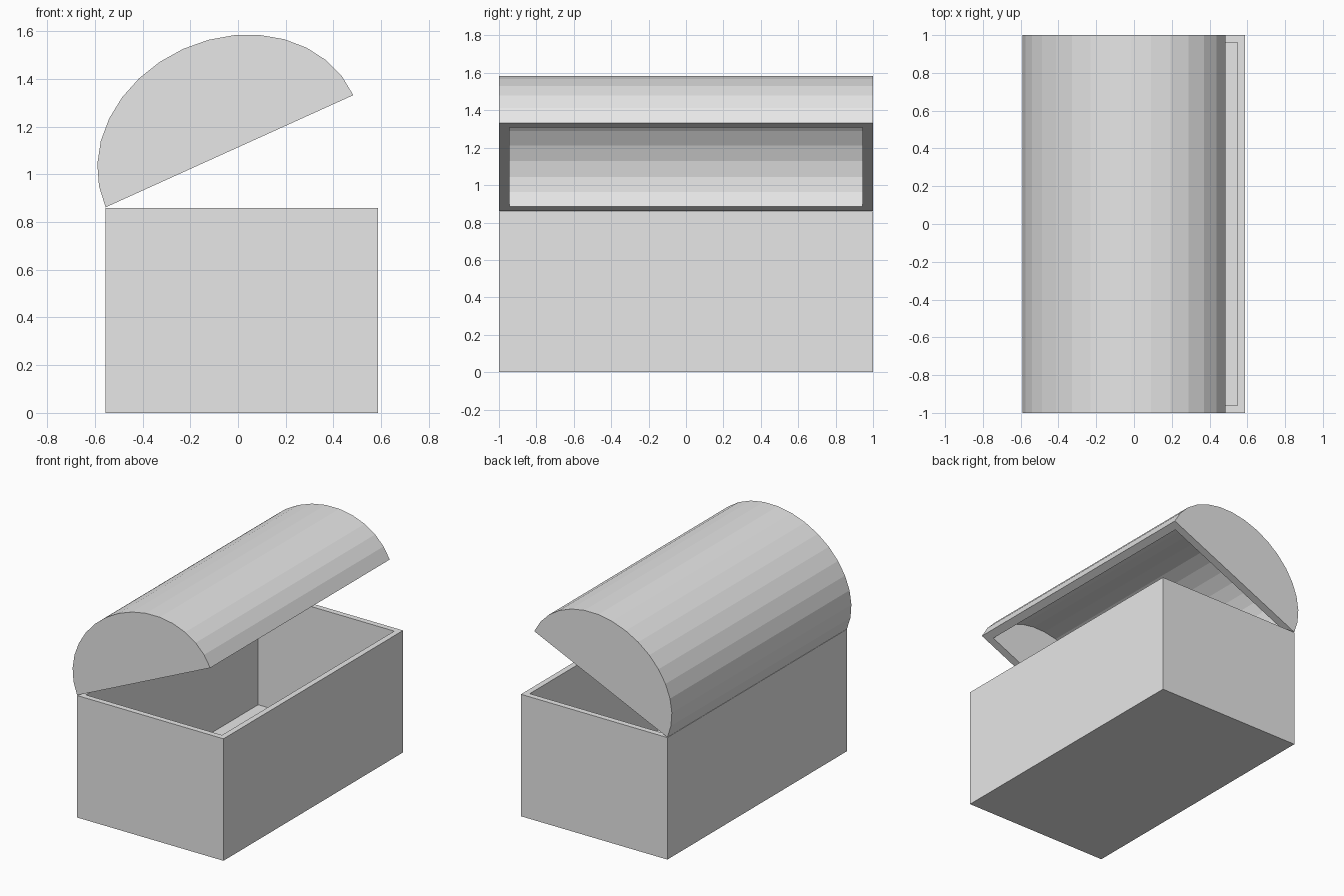
import bpy
import bmesh
from math import cos, sin, pi, radians

cube = bpy.data.objects.get("Cube")
if cube:
    bpy.data.objects.remove(cube, do_unlink=True)

WALL = 0.057
HALF_LENGTH = 1.0
BACK, FRONT = -0.555, 0.587
HEIGHT = 0.86
SEGMENTS = 16

grey = bpy.data.materials.new("light_grey")
grey.use_nodes = True
grey.diffuse_color = (0.8, 0.8, 0.8, 1)
grey.node_tree.nodes["Principled BSDF"].inputs["Base Color"].default_value = (0.8, 0.8, 0.8, 1)


def make_object(name, bm):
    bmesh.ops.recalc_face_normals(bm, faces=bm.faces)
    mesh = bpy.data.meshes.new(name)
    bm.to_mesh(mesh)
    bm.free()
    mesh.materials.append(grey)
    obj = bpy.data.objects.new(name, mesh)
    bpy.context.collection.objects.link(obj)
    return obj


# Chest body: a block hollowed out from its top face
bm = bmesh.new()
bmesh.ops.create_cube(bm, size=1)
for v in bm.verts:
    v.co.x = FRONT if v.co.x > 0 else BACK
    v.co.y = HALF_LENGTH if v.co.y > 0 else -HALF_LENGTH
    v.co.z = HEIGHT if v.co.z > 0 else 0
top = max(bm.faces, key=lambda f: f.calc_center_median().z)
bmesh.ops.inset_region(bm, faces=[top], thickness=WALL)
hollow = bmesh.ops.extrude_face_region(bm, geom=[top])["geom"]
floor_verts = [g for g in hollow if isinstance(g, bmesh.types.BMVert)]
bmesh.ops.translate(bm, verts=floor_verts, vec=(0, 0, WALL - HEIGHT))
if top.is_valid:
    bmesh.ops.delete(bm, geom=[top], context='FACES_ONLY')
make_object("chest_body", bm)


# Lid: outer and inner half-ellipse arches joined by a flat rim
RADIUS, RISE = 0.57, 0.471
bm = bmesh.new()


def arch(radius, rise, y):
    angles = [pi * i / SEGMENTS for i in range(SEGMENTS + 1)]
    return [bm.verts.new((RADIUS - radius * cos(a), y, rise * sin(a))) for a in angles]


def shell(inset):
    y = HALF_LENGTH - inset
    near, far = [arch(RADIUS - inset, RISE - inset * 1.1, s * y) for s in (-1, 1)]
    for i in range(SEGMENTS):
        bm.faces.new((near[i], near[i + 1], far[i + 1], far[i]))
    bm.faces.new(near)
    bm.faces.new(far)
    return [near[0], near[-1], far[-1], far[0]]


outer, inner = shell(0), shell(WALL)
for i in range(4):
    j = (i + 1) % 4
    bm.faces.new((outer[i], outer[j], inner[j], inner[i]))

# Swing the lid open about its hinge edge
lid = make_object("domed_lid", bm)
lid.location = (BACK, 0, HEIGHT + 0.002)
lid.rotation_euler.y = -radians(24.36)
